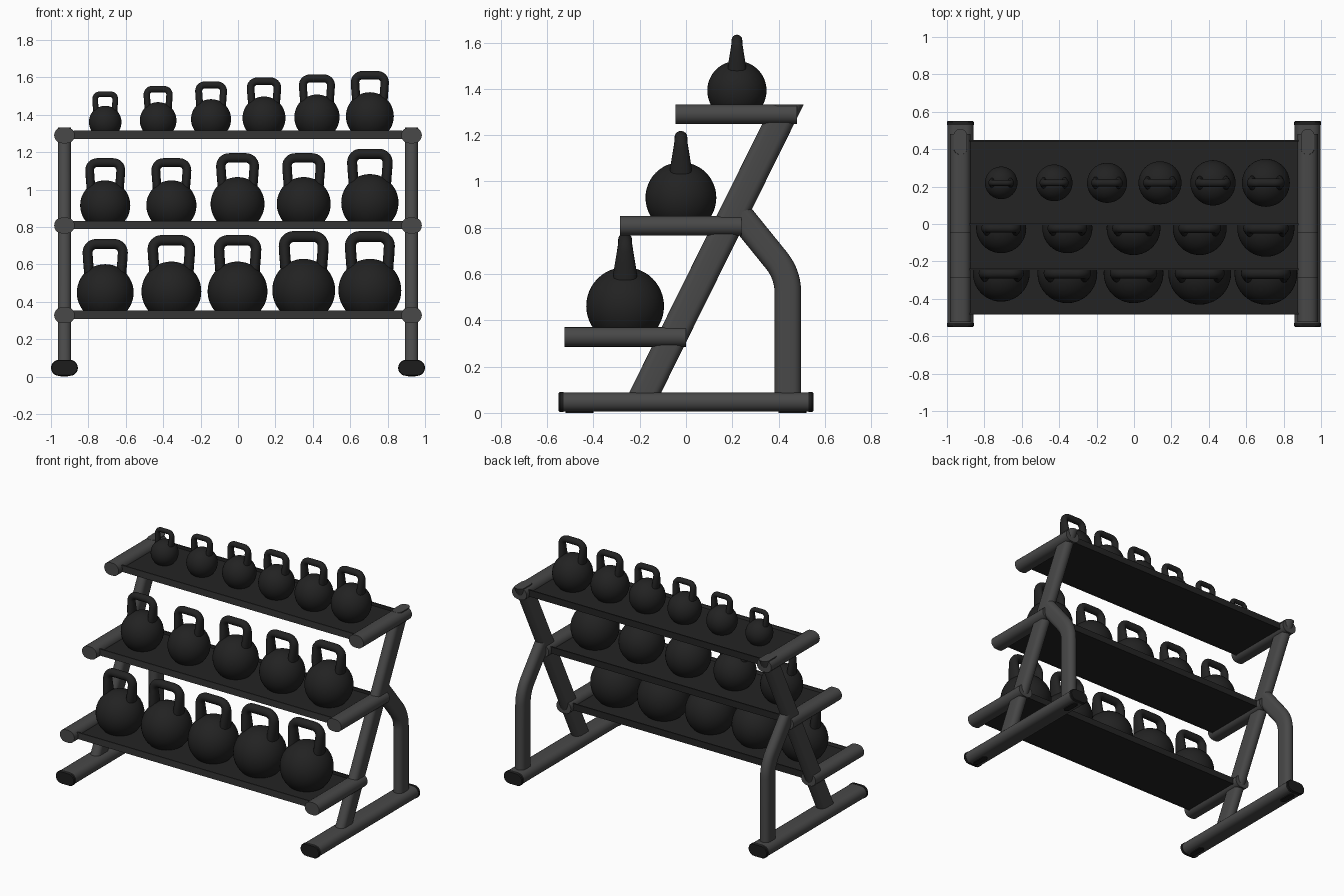
import bpy, bmesh, math
from mathutils import Vector

if "Cube" in bpy.data.objects:
    bpy.data.objects.remove(bpy.data.objects["Cube"])

def material(name, v):
    m = bpy.data.materials.new(name)
    m.diffuse_color = (v, v, v, 1)
    m.use_nodes = True
    m.node_tree.nodes["Principled BSDF"].inputs["Base Color"].default_value = m.diffuse_color
    return m

GREY = material("frame_grey", 0.065)
EDGE = material("shelf_edge_grey", 0.035)
DARK = material("shelf_dark", 0.017)
IRON = material("cast_iron_black", 0.016)
RUBBER = material("rubber_black", 0.012)

X, Y, Z = Vector((1, 0, 0)), Vector((0, 1, 0)), Vector((0, 0, 1))
LEG_X = 0.928

def finish(bm, name, mat, angle=35):
    bmesh.ops.recalc_face_normals(bm, faces=bm.faces)
    me = bpy.data.meshes.new(name)
    bm.to_mesh(me)
    bm.free()
    ob = bpy.data.objects.new(name, me)
    bpy.context.collection.objects.link(ob)
    me.materials.append(mat)
    bpy.ops.object.select_all(action='DESELECT')
    ob.select_set(True)
    bpy.context.view_layer.objects.active = ob
    bpy.ops.object.shade_smooth_by_angle(angle=math.radians(angle))
    return ob

def stadium(w, h, n=10):
    """Rounded-end cross-section, w along u and h along v."""
    r, pts = min(w, h) / 2, []
    for i in range(2 * n + 2):
        k = i if i <= n else i - 1
        a = math.pi * k / n - math.pi / 2
        s = 1 if i <= n else -1
        c = (max(w, h) / 2 - r) * s
        p = (c + r * math.cos(a), r * math.sin(a))
        pts.append(p if w >= h else (-p[1], p[0]))
    return pts

def loft(bm, rings, profile):
    """Skin rings given as (centre, u, v) with a shared profile."""
    loops = [[bm.verts.new(c + u * a + v * b) for a, b in profile] for c, u, v in rings]
    n = len(profile)
    for A, B in zip(loops, loops[1:]):
        for i in range(n):
            bm.faces.new((A[i], A[(i + 1) % n], B[(i + 1) % n], B[i]))
    bm.faces.new(loops[0])
    bm.faces.new(loops[-1])

def tube(name, rings, profile, mat):
    bm = bmesh.new()
    loft(bm, rings, profile)
    return finish(bm, name, mat)

def box(name, x, y0, y1, z0, z1, mat):
    bm = bmesh.new()
    bmesh.ops.create_cube(bm, size=1)
    for v in bm.verts:
        v.co = Vector((v.co.x * 2 * x, y0 + (v.co.y + .5) * (y1 - y0), z0 + (v.co.z + .5) * (z1 - z0)))
    return finish(bm, name, mat)

def path_rings(path, x):
    """Rings along a path in the y-z plane."""
    P = [Vector((x, y, z)) for y, z in path]
    out = []
    for i, p in enumerate(P):
        t = (P[min(i + 1, len(P) - 1)] - P[max(i - 1, 0)]).normalized()
        out.append((p, X, t.cross(X)))
    return out

# Rear leg centre line: straight, rounded bend, then leaning forward
bend, R = math.radians(39), 0.22
rear = [(0.44, 0.06), (0.44, 0.30)]
for i in range(11):
    a = bend * i / 10
    rear.append((0.44 - R * (1 - math.cos(a)), 0.52 + R * math.sin(a)))
ey, ez = rear[-1]
rear.append((ey - 0.255 * math.sin(bend), ez + 0.255 * math.cos(bend)))

SHELVES = [(-0.525, 0.328), (-0.285, 0.808), (-0.045, 1.29)]  # arm front y, centre z

# Side frames
for side, s in (("left", -1), ("right", 1)):
    x = s * LEG_X
    at = lambda y, z: Vector((x, y, z))
    tube(side + "_foot", [(at(-0.537, 0.047), X, Z), (at(0.537, 0.047), X, Z)],
         stadium(0.138, 0.082), GREY)
    for end, e in (("front", -1), ("back", 1)):
        tube(f"{side}_{end}_foot_cap",
             [(at(e * 0.53, 0.047), X, Z), (at(e * 0.545, 0.047), X, Z),
              (at(e * 0.55, 0.047), X * 0.94, Z * 0.92)], stadium(0.144, 0.086), RUBBER)
        tube(f"{side}_{end}_foot_pad", [(at(e * 0.46, 0), X, Y), (at(e * 0.46, 0.012), X, Y)],
             stadium(0.04, 0.12), RUBBER)
    # Leaning post, cut level at both ends
    tube(side + "_leaning_post", [(at(-0.19, 0.06), X, Y), (at(0.44, 1.333), X, Y)],
         stadium(0.07, 0.138), GREY)
    tube(side + "_rear_leg", path_rings(rear, x), stadium(0.07, 0.115), GREY)
    for i, (y, z) in enumerate(SHELVES):
        tube(f"{side}_shelf_arm_{i + 1}", [(at(y, z), X, Z), (at(y + 0.525, z), X, Z)],
             stadium(0.11, 0.085), GREY)

# Shelf trays with raised front and back lips
for i, (y, z) in enumerate(SHELVES):
    y0, y1 = y + 0.04, y + 0.493
    box(f"shelf_floor_{i + 1}", 0.89, y0 + 0.004, y1 - 0.004, z - 0.018, z + 0.004, DARK)
    box(f"shelf_front_lip_{i + 1}", 0.88, y0, y0 + 0.008, z - 0.02, z + 0.025, EDGE)
    box(f"shelf_back_lip_{i + 1}", 0.88, y1 - 0.008, y1, z - 0.02, z + 0.025, DARK)

def kettlebell(name, x, y, floor, r):
    o = Vector((x, y, floor + 0.77 * r))
    # Ball with flat base
    bm = bmesh.new()
    bmesh.ops.create_uvsphere(bm, u_segments=40, v_segments=24, radius=r)
    cut = bmesh.ops.bisect_plane(bm, geom=bm.verts[:] + bm.edges[:] + bm.faces[:],
                                 plane_co=(0, 0, -0.77 * r), plane_no=(0, 0, -1), clear_outer=True)
    bmesh.ops.contextual_create(bm, geom=[e for e in cut['geom_cut'] if isinstance(e, bmesh.types.BMEdge)])
    # Arched handle: right leg, rounded corner, bar, then mirrored
    half = [(0.56, 0.55), (0.58, 0.85), (0.605, 1.15)]
    c = 0.30
    for i in range(9):
        a = math.pi / 2 * i / 8
        half.append((0.62 - c + c * math.cos(a), 1.71 - c + c * math.sin(a)))
    pts = half + [(-a, b) for a, b in reversed(half)]
    P = [Vector((a, 0, b)) for a, b in pts]
    rings = []
    for i, p in enumerate(P):
        t = (P[min(i + 1, len(P) - 1)] - P[max(i - 1, 0)]).normalized()
        flare = 0.18 + 0.13 * max(0, min(1, (1.6 - p.z) / 0.8))
        rings.append((p * r, t.cross(Y) * 0.175 * r, Y * flare * r))
    circle = [(math.cos(math.tau * i / 16), math.sin(math.tau * i / 16)) for i in range(16)]
    loft(bm, rings, circle)
    bmesh.ops.translate(bm, verts=bm.verts, vec=o)
    finish(bm, name, IRON, 45)

# Kettlebell rows: ball radii from left to right
ROWS = [(-0.263, [0.152, 0.16, 0.16, 0.168, 0.168]),
        (-0.022, [0.134, 0.134, 0.144, 0.144, 0.153]),
        (0.22, [0.087, 0.098, 0.107, 0.115, 0.121, 0.128])]
for k, (y, radii) in enumerate(ROWS):
    for i, r in enumerate(radii):
        x = -0.71 + 1.415 * i / (len(radii) - 1)
        kettlebell(f"kettlebell_row{k + 1}_{i + 1}", x, y, SHELVES[k][1] + 0.004, r)
